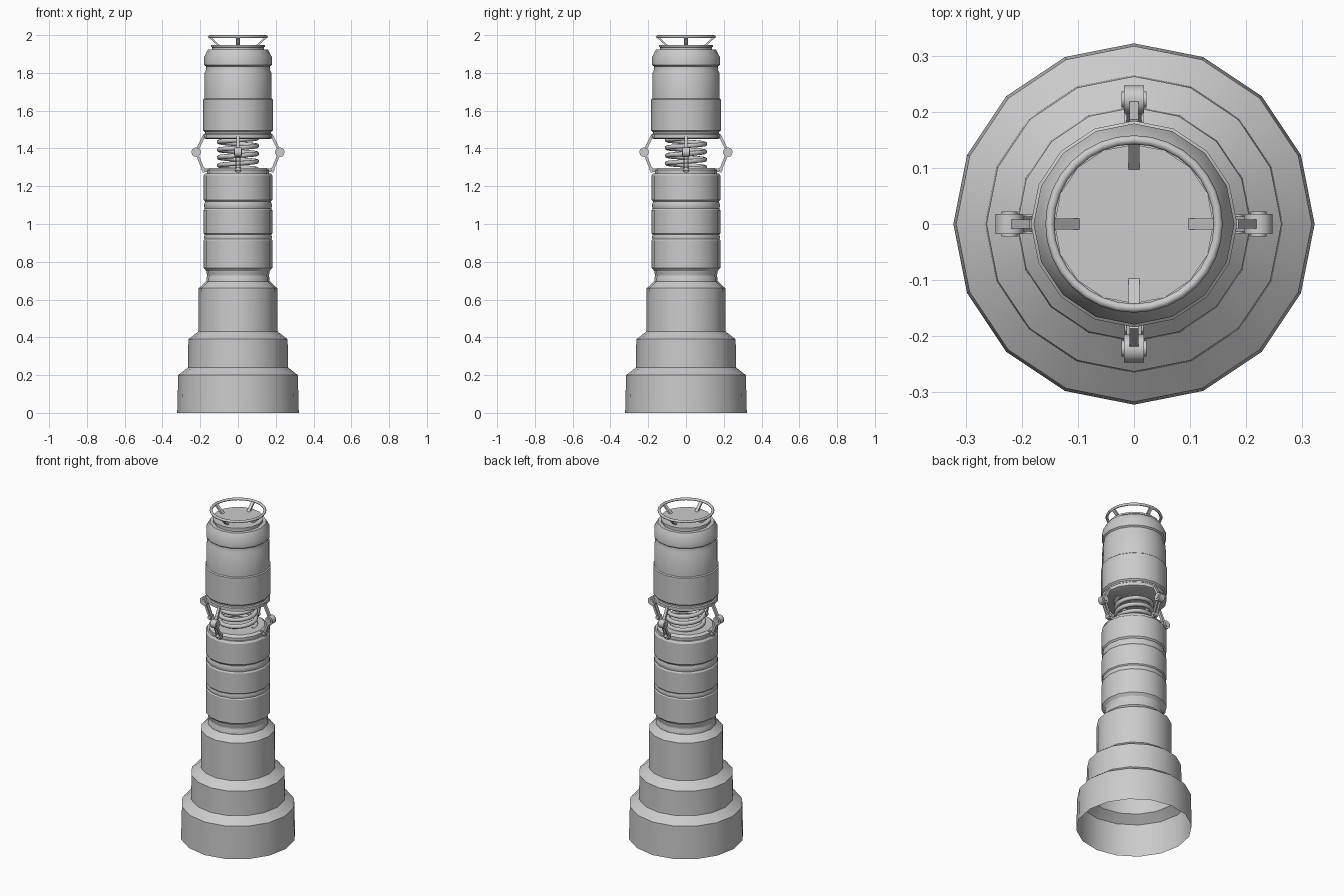
import bpy, bmesh, math
from mathutils import Vector, Matrix

if "Cube" in bpy.data.objects:
    bpy.data.objects.remove(bpy.data.objects["Cube"])

def finish(name, bm, angle=32):
    bmesh.ops.recalc_face_normals(bm, faces=bm.faces)
    me = bpy.data.meshes.new(name)
    bm.to_mesh(me)
    bm.free()
    me.shade_smooth()
    me.set_sharp_from_angle(angle=math.radians(angle))
    ob = bpy.data.objects.new(name, me)
    bpy.context.collection.objects.link(ob)
    return ob

def lathe(name, profile, bottom=True, top=True, n=16):
    """Spin (radius, height) points into an n-sided body."""
    bm = bmesh.new()
    rings = [[bm.verts.new((r * math.cos(2 * math.pi * i / n), r * math.sin(2 * math.pi * i / n), z))
              for i in range(n)] for r, z in profile]
    for a, b in zip(rings, rings[1:]):
        for i in range(n):
            j = (i + 1) % n
            bm.faces.new((a[i], a[j], b[j], b[i]))
    if bottom:
        bm.faces.new(rings[0])
    if top:
        bm.faces.new(rings[-1])
    return finish(name, bm)

def add_bar(bm, p, q, width, depth):
    """Rectangular bar in the xz plane from p to q, width along y."""
    p, q = Vector((p[0], 0, p[1])), Vector((q[0], 0, q[1]))
    d = q - p
    rot = d.to_track_quat('Z', 'Y').to_matrix().to_4x4()
    z = d.normalized()
    y = Vector((0, 1, 0))
    x = y.cross(z)
    rot = Matrix((x, y, z)).transposed().to_4x4()
    m = Matrix.Translation((p + q) / 2) @ rot @ Matrix.Diagonal((depth, width, d.length, 1))
    bmesh.ops.create_cube(bm, size=1, matrix=m)

def add_pin(bm, x, z, r, width, n=12):
    m = Matrix.Translation((x, 0, z)) @ Matrix.Rotation(math.pi / 2, 4, 'X')
    bmesh.ops.create_cone(bm, cap_ends=True, segments=n, radius1=r, radius2=r, depth=width, matrix=m)

def tube(name, pts, r, cyclic=False, res=2):
    cu = bpy.data.curves.new(name, 'CURVE')
    cu.dimensions = '3D'
    cu.bevel_depth, cu.bevel_resolution, cu.use_fill_caps = r, res, True
    sp = cu.splines.new('POLY')
    sp.points.add(len(pts) - 1)
    for s, p in zip(sp.points, pts):
        s.co = (*p, 1)
    sp.use_cyclic_u = cyclic
    ob = bpy.data.objects.new(name, cu)
    bpy.context.collection.objects.link(ob)

# Stepped hollow base, open underneath
lathe("stepped_base", [(.322, 0), (.317, .2), (.265, .24), (.263, .39), (.21, .43),
                       (.208, .66), (.17, .695)], bottom=False)
# Narrow neck with collar
lathe("neck", [(.168, .68), (.168, .715), (.165, .72), (.165, .735), (.168, .74), (.168, .77)])

# Stacked lower barrels with grooves between
for i, (a, b) in enumerate([(.752, .925), (.935, 1.085), (1.112, 1.268)]):
    lathe(f"lower_barrel_{i + 1}", [(.168, a), (.182, a + .016), (.182, b - .012), (.174, b)])
for i, z in enumerate((.93, 1.098)):
    lathe(f"groove_ring_{i + 1}", [(.175, z - .02), (.179, z - .006), (.179, z + .006), (.175, z + .02)])
lathe("lower_barrel_cap", [(.165, 1.26), (.165, 1.285), (.15, 1.297)])

# Upper barrel and its head
lathe("upper_barrel", [(.17, 1.45), (.182, 1.455), (.182, 1.475), (.176, 1.48), (.176, 1.488),
                       (.184, 1.496), (.184, 1.66), (.178, 1.665), (.177, 1.80), (.17, 1.815),
                       (.17, 1.835), (.179, 1.842), (.179, 1.885), (.158, 1.925)])
lathe("top_neck", [(.137, 1.915), (.137, 1.935), (.142, 1.937), (.142, 1.947)])

# Exposed coil spring
turns, steps = 4, 20
tube("coil_spring", [(.1 * math.cos(2 * math.pi * k / steps), .1 * math.sin(2 * math.pi * k / steps),
                      1.29 + .165 * k / (turns * steps)) for k in range(turns * steps + 1)], .0125)

# Handle ring on top
tube("handle_ring", [(.15 * math.cos(2 * math.pi * k / 32), .15 * math.sin(2 * math.pi * k / 32), 1.992)
                     for k in range(32)], .008, True)

# Four ring struts and four folding linkages
for k in range(4):
    turn = Matrix.Rotation(k * math.pi / 2, 4, 'Z')
    bm = bmesh.new()
    add_bar(bm, (.097, 1.94), (.152, 1.992), .019, .01)
    finish(f"ring_strut_{k + 1}", bm).matrix_world = turn

    bm = bmesh.new()
    add_bar(bm, (.18, 1.467), (.222, 1.38), .016, .014)
    for s in (-1, 1):
        side = bmesh.new()
        add_bar(side, (.222, 1.38), (.184, 1.29), .006, .014)
        bmesh.ops.translate(side, verts=side.verts, vec=(0, s * .01, 0))
        tmp = bpy.data.meshes.new("tmp")
        side.to_mesh(tmp)
        side.free()
        bm.from_mesh(tmp)
        bpy.data.meshes.remove(tmp)
    add_pin(bm, .222, 1.38, .025, .036)
    add_pin(bm, .222, 1.38, .014, .044)
    add_pin(bm, .184, 1.29, .011, .034)
    add_bar(bm, (.15, 1.285), (.188, 1.285), .012, .02)
    add_bar(bm, (.183, 1.272), (.183, 1.3), .02, .012)
    finish(f"folding_link_{k + 1}", bm).matrix_world = turn
